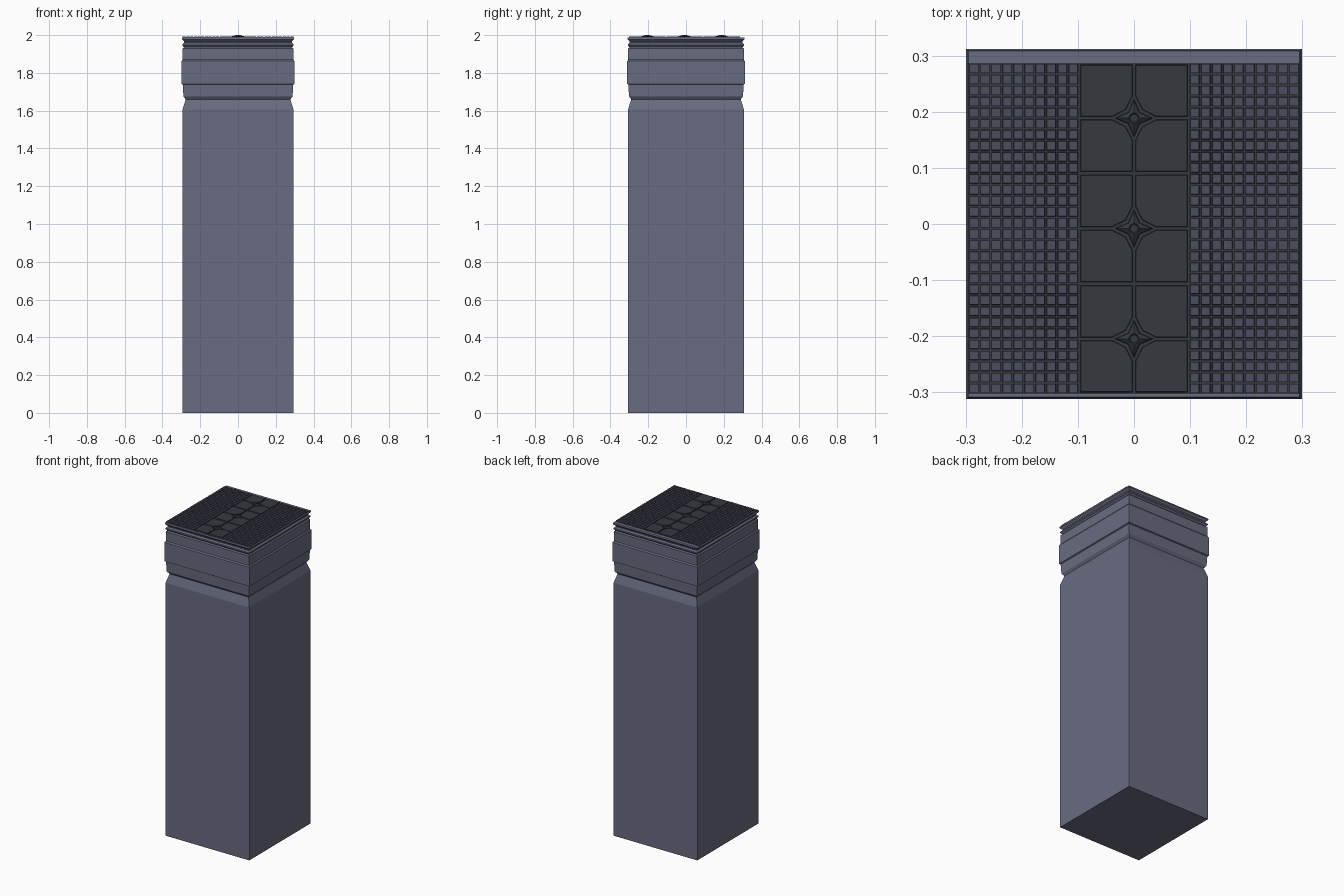
import bpy, bmesh
from mathutils import Vector

if "Cube" in bpy.data.objects:
    bpy.data.objects.remove(bpy.data.objects["Cube"])


def material(name, rgb):
    m = bpy.data.materials.new(name)
    m.diffuse_color = (*rgb, 1)
    m.use_nodes = True
    m.node_tree.nodes["Principled BSDF"].inputs["Base Color"].default_value = m.diffuse_color
    return m


slate = material("slate", (0.14, 0.15, 0.215))
tile_blue = material("dark_slate", (0.072, 0.076, 0.112))
tile_dark = material("charcoal", (0.035, 0.041, 0.049))


def finish(name, bm, mat):
    bmesh.ops.recalc_face_normals(bm, faces=bm.faces)
    me = bpy.data.meshes.new(name)
    bm.to_mesh(me)
    bm.free()
    me.materials.append(mat)
    ob = bpy.data.objects.new(name, me)
    bpy.context.collection.objects.link(ob)
    return ob


def loft(bm, rings, bottom=True):
    """Skin a stack of equal-length point rings and cap the ends."""
    vs = [[bm.verts.new(p) for p in r] for r in rings]
    n = len(vs[0])
    for a, b in zip(vs, vs[1:]):
        for i in range(n):
            j = (i + 1) % n
            bm.faces.new((a[i], a[j], b[j], b[i]))
    if bottom:
        bm.faces.new(vs[0][::-1])
    bm.faces.new(vs[-1])


def rect(x0, x1, y0, y1, z):
    return [(x0, y0, z), (x1, y0, z), (x1, y1, z), (x0, y1, z)]


def raised(bm, pts, z0, z1, bevel):
    """Tile with a narrow sloping edge."""
    c = sum((Vector(p) for p in pts), Vector((0, 0))) / len(pts)
    r = max((Vector(p) - c).length for p in pts)
    top = [c + (Vector(p) - c) * (1 - bevel / r) for p in pts]
    loft(bm, [[(p[0], p[1], z0) for p in pts], [(p.x, p.y, z1) for p in top]])


# Pillar: plain shaft, tapered neck, stepped band and top mouldings
profile = [(.294, 0), (.294, 1.605), (.277, 1.66), (.289, 1.676),
           (.292, 1.738), (.299, 1.742), (.299, 1.862), (.293, 1.87),
           (.293, 1.93), (.286, 1.936), (.294, 1.945), (.294, 1.953),
           (.285, 1.96), (.285, 1.966), (.297, 1.978), (.297, 1.984),
           (.295, 1.987)]
bm = bmesh.new()
loft(bm, [rect(-h, h, -h - .013, h + .013, z) for h, z in profile])
finish("pillar", bm, slate)

# Top layout: a square field set slightly toward the front
P = 0.59 / 30
Y0 = -0.303
BASE, TOP = 1.986, 1.993
HALF = 5 * P

# Grout bed under the tiles
bm = bmesh.new()
loft(bm, [rect(-.295, .295, Y0, Y0 + .59, z) for z in (1.98, 1.989)])
finish("grout_bed", bm, tile_dark)

# Small square tiles on both sides
bm = bmesh.new()
g = 0.0013
for side in (-1, 1):
    for i in range(10):
        for j in range(30):
            cx, cy = side * (HALF + (i + .5) * P), Y0 + (j + .5) * P
            h = P / 2 - g
            pts = [(cx + a * h, cy + b * h)
                   for a, b in ((-1, -1), (1, -1), (1, 1), (-1, 1))]
            raised(bm, pts, BASE, TOP, 0.0012)
finish("small_tiles", bm, tile_blue)

# Large centre tiles, each with a clipped corner around a star
g = 0.002
corner = [(g, .039), (.0145, .0145), (.039, g), (HALF - g, g),
          (HALF - g, HALF - g), (g, HALF - g)]
bm = bmesh.new()
stars = bmesh.new()
for k in range(3):
    cy = Y0 + .59 * (k + .5) / 3
    for sx in (-1, 1):
        for sy in (-1, 1):
            raised(bm, [(sx * x, cy + sy * y) for x, y in corner],
                   BASE, TOP, 0.003)
    # Four-pointed star rising to a small sunken diamond
    rings = []
    for tip, notch, z in ((.035, .0105, BASE), (.032, .0095, 1.994),
                          (.010, .0065, 2.0), (.007, .005, 1.997)):
        ring = []
        for ax, ay in ((1, 0), (0, 1), (-1, 0), (0, -1)):
            ring.append((ax * tip, cy + ay * tip, z))
            ring.append(((ax - ay) * notch, cy + (ax + ay) * notch, z))
        rings.append(ring)
    loft(stars, rings)
finish("centre_tiles", bm, tile_dark)
finish("stars", stars, tile_dark)
